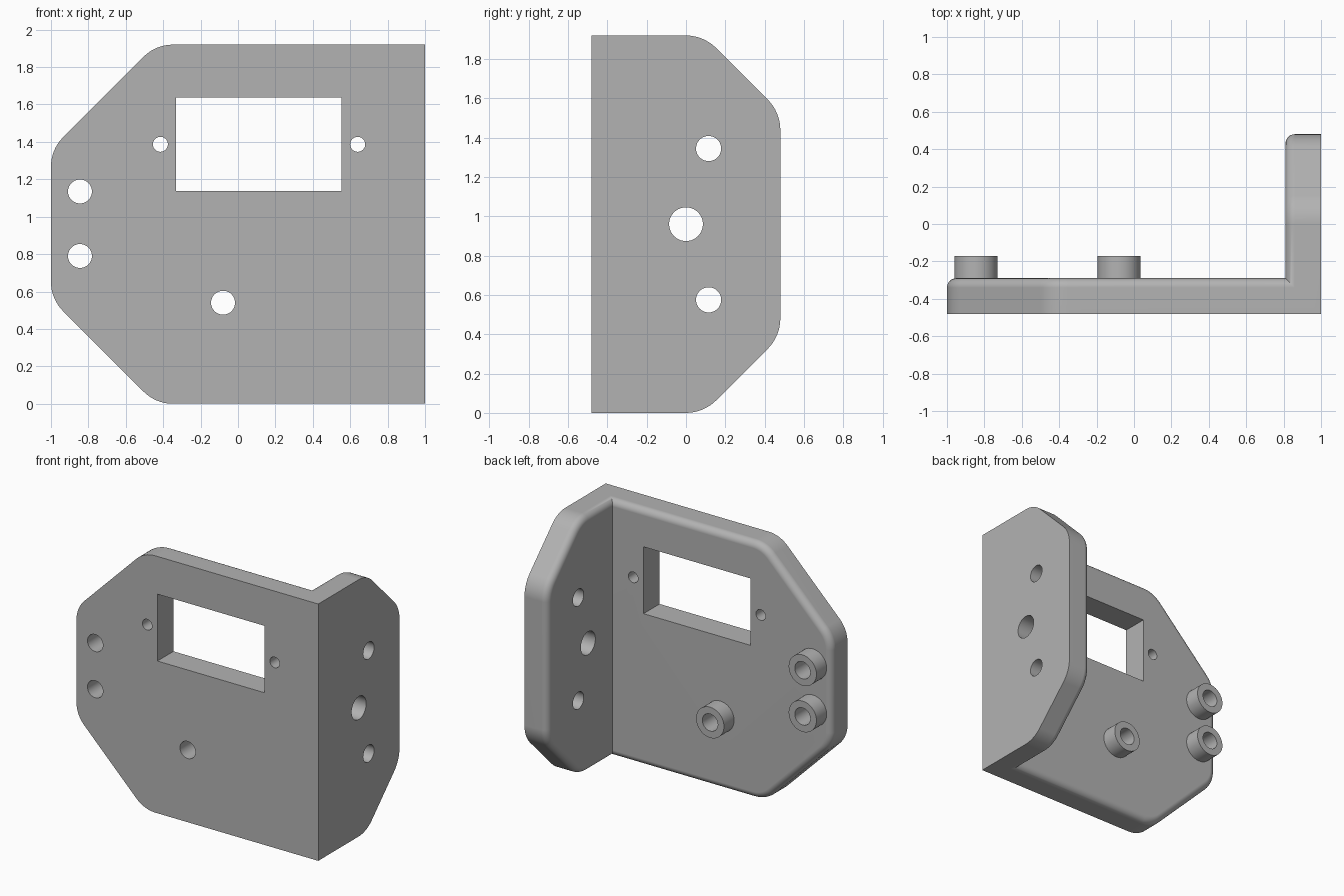
import bpy, bmesh
from math import cos, sin, pi, tan, radians
from mathutils import Matrix

cube = bpy.data.objects.get("Cube")
if cube:
    bpy.data.objects.remove(cube)

HEIGHT, THICK, EDGE, CORNER = 1.92, 0.19, 0.05, 0.22
FRONT_Y, SIDE_X = -0.48, 1.0

grey = bpy.data.materials.new("plain grey")
grey.use_nodes = True
grey.diffuse_color = (0.45, 0.45, 0.45, 1)
grey.node_tree.nodes["Principled BSDF"].inputs["Base Color"].default_value = grey.diffuse_color


def make_object(name, bm):
    bmesh.ops.recalc_face_normals(bm, faces=bm.faces)
    mesh = bpy.data.meshes.new(name)
    bm.to_mesh(mesh)
    bm.free()
    mesh.materials.append(grey)
    obj = bpy.data.objects.new(name, mesh)
    bpy.context.collection.objects.link(obj)
    return obj


def outline(length, chamfer, depth, inset):
    """Plate outline from the mitred seam, with rounded chamfer corners."""
    k = tan(radians(22.5)) * CORNER
    r = CORNER - inset
    half = [(depth, inset)]
    for cu, cv, start in ((length - chamfer - k, CORNER, -90),
                          (length - CORNER, chamfer + k, -45)):
        for i in range(9):
            a = radians(start + 45 * i / 8)
            half.append((cu + r * cos(a), cv + r * sin(a)))
    return half + [(u, HEIGHT - v) for u, v in reversed(half)]


def add_plate(bm, length, chamfer, place):
    """Stack outlines through the thickness, rounding the inner rim."""
    layers = [(0, 0)]
    for i in range(9):
        a = pi / 2 * i / 8
        layers.append((THICK - EDGE + EDGE * sin(a), EDGE * (1 - cos(a))))
    rings = [[bm.verts.new(place(u, v, d)) for u, v in outline(length, chamfer, d, inset)]
             for d, inset in layers]
    for a, b in zip(rings, rings[1:]):
        for j in range(len(a) - 1):
            bm.faces.new((a[j], a[j + 1], b[j + 1], b[j]))
    bm.faces.new(rings[0])
    bm.faces.new(rings[-1])


def cylinder(name, centre, radius, depth, axis):
    bm = bmesh.new()
    turn = Matrix.Rotation(pi / 2, 4, "X" if axis == "Y" else "Y")
    bmesh.ops.create_cone(bm, cap_ends=True, segments=40, radius1=radius, radius2=radius,
                          depth=depth, matrix=Matrix.Translation(centre) @ turn)
    return make_object(name, bm)


def combine(target, other, operation):
    mod = target.modifiers.new(operation.lower(), "BOOLEAN")
    mod.operation, mod.object, mod.solver = operation, other, "EXACT"
    bpy.context.view_layer.objects.active = target
    bpy.ops.object.modifier_apply(modifier=mod.name)
    bpy.data.objects.remove(other)


# Two plates joined along a mitre
bm = bmesh.new()
add_plate(bm, 2.0, 0.56, lambda u, v, d: (SIDE_X - u, FRONT_Y + d, v))
add_plate(bm, 0.96, 0.39, lambda u, v, d: (SIDE_X - d, FRONT_Y + u, v))
bmesh.ops.remove_doubles(bm, verts=bm.verts, dist=0.0001)
bracket = make_object("bracket", bm)

# Raised bosses behind the front plate, then their through holes
bosses = [(-0.845, 1.135), (-0.845, 0.79), (-0.08, 0.54)]
for x, z in bosses:
    combine(bracket, cylinder("boss", (x, -0.27, z), 0.115, 0.2, "Y"), "UNION")
for x, z in bosses:
    combine(bracket, cylinder("boss_hole", (x, -0.3, z), 0.064, 0.8, "Y"), "DIFFERENCE")

# Small screw holes beside the window
for x in (-0.415, 0.64):
    combine(bracket, cylinder("screw_hole", (x, -0.4, 1.387), 0.04, 0.5, "Y"), "DIFFERENCE")

# Rectangular window
bm = bmesh.new()
bmesh.ops.create_cube(bm, size=1, matrix=Matrix.Translation((0.112, -0.4, 1.388))
                      @ Matrix.Diagonal((0.885, 0.6, 0.5, 1)))
combine(bracket, make_object("window", bm), "DIFFERENCE")

# Side plate holes
for y, z, r in ((0.115, 1.345, 0.064), (0, 0.96, 0.086), (0.115, 0.575, 0.064)):
    combine(bracket, cylinder("side_hole", (0.9, y, z), r, 0.5, "X"), "DIFFERENCE")

# Smooth rounded rims, crisp edges
bpy.ops.object.select_all(action="DESELECT")
bracket.select_set(True)
bpy.context.view_layer.objects.active = bracket
bpy.ops.object.shade_smooth_by_angle(angle=radians(30))
normals = bracket.modifiers.new("flat_face_normals", "WEIGHTED_NORMAL")
normals.keep_sharp = True
